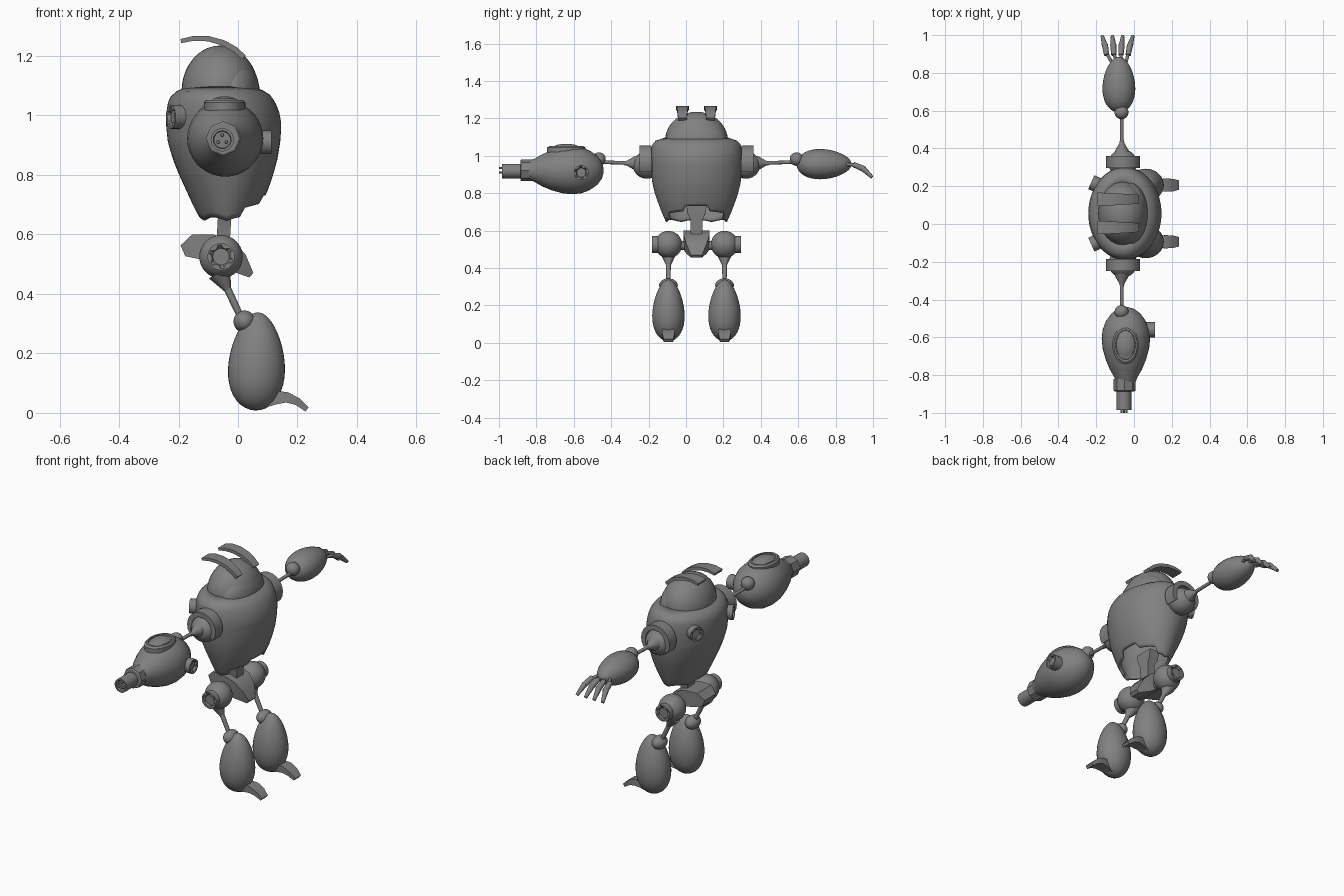
import bpy, bmesh, math
from mathutils import Vector, Matrix

if "Cube" in bpy.data.objects:
    bpy.data.objects.remove(bpy.data.objects["Cube"])

CY = 0.056  # y of the body's symmetry plane
grey = bpy.data.materials.new("grey")
grey.diffuse_color = (0.22, 0.22, 0.22, 1)
grey.use_nodes = True
grey.node_tree.nodes["Principled BSDF"].inputs["Base Color"].default_value = grey.diffuse_color


def finish(name, bm, smooth=True):
    bmesh.ops.recalc_face_normals(bm, faces=bm.faces)
    me = bpy.data.meshes.new(name)
    bm.to_mesh(me)
    bm.free()
    ob = bpy.data.objects.new(name, me)
    bpy.context.collection.objects.link(ob)
    me.materials.append(grey)
    if smooth:
        bpy.ops.object.select_all(action='DESELECT')
        ob.select_set(True)
        bpy.context.view_layer.objects.active = ob
        bpy.ops.object.shade_smooth_by_angle(angle=math.radians(35))
    return ob


def loft(name, rings, caps=True):
    bm = bmesh.new()
    vs = [[bm.verts.new(p) for p in r] for r in rings]
    n = len(vs[0])
    for a, b in zip(vs, vs[1:]):
        for i in range(n):
            bm.faces.new((a[i], a[(i + 1) % n], b[(i + 1) % n], b[i]))
    if caps:
        bm.faces.new(vs[0])
        bm.faces.new(vs[-1])
    return finish(name, bm)


def turned(name, loc, axis, profile, n=24):
    """Round part along an axis; profile = (distance, radius)."""
    q = Vector(axis).to_track_quat('Z', 'Y')
    ring = lambda d, r: [Vector(loc) + q @ Vector((r * math.cos(math.tau * i / n),
                         r * math.sin(math.tau * i / n), d)) for i in range(n)]
    return loft(name, [ring(d, r) for d, r in profile])


def rod(name, a, b, r0, r1):
    d = Vector(b) - Vector(a)
    return turned(name, a, d, [(0, r0), (d.length, r1)], 12)


def egg(name, loc, radii, axis=2, taper=0.0, tilt=0.0):
    """Ellipsoid narrowing toward the positive end of one axis."""
    bm = bmesh.new()
    bmesh.ops.create_uvsphere(bm, u_segments=36, v_segments=20, radius=1)
    for v in bm.verts:
        if axis == 1:
            v.co = Vector((v.co.x, v.co.z, -v.co.y))
        t = v.co[axis]
        for k in range(3):
            if k != axis:
                v.co[k] *= 1 - taper * t
        v.co = Vector([c * r for c, r in zip(v.co, radii)])
    bmesh.ops.rotate(bm, verts=bm.verts, matrix=Matrix.Rotation(tilt, 3, 'Y'))
    bmesh.ops.translate(bm, verts=bm.verts, vec=loc)
    return finish(name, bm)


def strip(name, y, pts):
    """Flat band in the xz plane; pts = (x, z, width, thickness)."""
    rings = []
    for i, (x, z, w, t) in enumerate(pts):
        a, b = pts[max(i - 1, 0)], pts[min(i + 1, len(pts) - 1)]
        d = Vector((b[0] - a[0], b[1] - a[1])).normalized()
        nx, nz = -d.y * t / 2, d.x * t / 2
        rings.append([(x + s * nx, y + e * w / 2, z + s * nz)
                      for s, e in ((1, 1), (1, -1), (-1, -1), (-1, 1))])
    return loft(name, rings)


def knob(name, loc, axis, r, depth):
    """Round cap with six notches around its raised rim."""
    q = Vector(axis).to_track_quat('Z', 'Y')
    rings = []
    for d, k, notch in ((0, 1, 0), (depth, 1, 0), (depth, .9, 0), (depth, .88, 1),
                        (depth * .75, .6, 0)):
        rings.append([Vector(loc) + q @ Vector((
            math.cos(math.tau * i / 24) * r * k * (.75 if notch and i % 4 < 2 else 1),
            math.sin(math.tau * i / 24) * r * k * (.75 if notch and i % 4 < 2 else 1), d))
            for i in range(24)])
    return loft(name, rings)


# Torso shell: (z, centre x, half depth, half width)
keys = [(.62, -.04, .075, .15), (.65, -.038, .088, .165), (.70, -.037, .115, .187),
        (.75, -.037, .138, .206), (.80, -.04, .158, .223), (.85, -.043, .175, .235),
        (.91, -.047, .189, .243), (.97, -.048, .194, .246), (1.01, -.051, .190, .245),
        (1.045, -.055, .180, .240), (1.07, -.058, .165, .232), (1.09, -.06, .135, .205),
        (1.10, -.06, .10, .16)]


def section(z):
    for a, b in zip(keys, keys[1:]):
        if z <= b[0] + 1e-6:
            f = (z - a[0]) / (b[0] - a[0])
            return [u + f * (v - u) for u, v in zip(a, b)]


def hem(a):
    """Jagged lower edge, raised at the front with a centre notch."""
    c, s = math.cos(a), abs(math.sin(a))
    if c > 0 and s < .3:
        return .73
    if c > 0 and s < .85:
        return .67 + .035 * c
    return .645 + .012 * abs(math.cos(3 * a))


rings = []
for j in range(25):
    ring = []
    for i in range(64):
        a = math.tau * i / 64
        z, cx, rx, ry = section(hem(a) + (1.10 - hem(a)) * j / 24)
        ring.append((cx + rx * math.cos(a), CY + ry * math.sin(a), z))
    rings.append(ring)
torso = loft("torso", rings, caps=False)
shell = torso.modifiers.new("thickness", 'SOLIDIFY')
shell.thickness = .015
shell.offset = -1

# Head
egg("head_dome", (-.06, CY, 1.08), (.13, .168, .155))
egg("visor", (-.02, CY, 1.075), (.093, .163, .125))

# Spine and pelvis
strip("spine", CY, [(-.05, .74, .11, .06), (-.05, .69, .095, .06), (-.045, .66, .065, .045),
                    (-.05, .57, .06, .045)])
strip("pelvis", CY, [(-.185, .545, .10, .04), (-.15, .56, .13, .08), (-.09, .555, .14, .09),
                     (-.04, .54, .14, .09), (.0, .505, .11, .075), (.045, .463, .06, .02)])
rod("hip_axle", (-.057, CY - .15, .52), (-.057, CY + .15, .52), .025, .025)

# Parts that repeat on both sides
for side, tag in ((-1, "right"), (1, "left")):
    Y = lambda d: CY + side * d
    out = (0, side, 0)
    strip("antenna_" + tag, Y(.075), [
        (-.192, 1.250, .070, .014), (-.15, 1.259, .068, .016), (-.10, 1.258, .063, .018),
        (-.05, 1.244, .057, .019), (-.01, 1.222, .052, .019), (.02, 1.195, .046, .018)])
    knob("back_cap_" + tag, (-.185, Y(.147), .995), (-1, side * .45, 0), .040, .045)

    # Shoulder: ball, arched collar, cone and arm rod
    egg("shoulder_ball_" + tag, (-.06, Y(.265), .95), (.075, .075, .073))
    arch = []
    for k in range(15):
        a = math.radians(-35 + 250 * k / 14)
        arch.append([(-.058 + r * math.cos(a), Y(d), .965 + r * math.sin(a))
                     for r, d in ((.062, .24), (.090, .24), (.090, .305), (.062, .305))])
    loft("shoulder_collar_" + tag, arch)
    turned("shoulder_cone_" + tag, (-.064, Y(.30), .96), out,
           [(0, .045), (.035, .035), (.07, .014), (.09, .010)])
    rod("arm_rod_" + tag, (-.065, Y(.36), .962), (-.065, Y(.56), .966), .010, .009)
    egg("elbow_ball_" + tag, (-.066, Y(.52 if side > 0 else .506) + side * .015, .982),
        (.037, .036, .036))

    # Leg: hip, thigh rod, knee, shin and toe
    yl = Y(.150)
    egg("hip_ball_" + tag, (-.057, yl, .525), (.073, .073, .073))
    knob("hip_cap_" + tag, (-.057, yl + side * .05, .525), out, .046, .037)
    rod("thigh_flare_" + tag, (-.062, yl, .47), (-.035, yl, .415), .04, .013)
    rod("thigh_rod_" + tag, (-.037, yl, .42), (.02, yl, .30), .013, .011)
    egg("knee_ball_" + tag, (.022, yl, .307), (.037, .050, .037))
    egg("shin_" + tag, (.063, yl, .173), (.094, .085, .165), 2, .2, .03)
    strip("toe_" + tag, yl, [(.08, .04, .04, .05), (.13, .052, .06, .045), (.165, .052, .07, .035),
                             (.20, .038, .066, .026), (.232, .012, .05, .018)])

# Cannon forearm
turned("cannon_arm", (-.043, -.44, .922), (0, -1, 0),
       [(0, .01), (.01, .045), (.035, .078), (.075, .106), (.12, .123), (.17, .128),
        (.22, .123), (.28, .106), (.33, .085), (.37, .062), (.40, .05)], 36)
turned("cannon_collar", (-.05, -.82, .922), (0, -1, 0), [(0, .058), (.062, .058), (.066, .052)], 8)
turned("cannon_nozzle", (-.053, -.87, .918), (0, -1, 0),
       [(0, .039), (.115, .039), (.115, .030), (.09, .028)])
for k in range(3):
    a = math.radians(90 + 120 * k)
    p = (-.053 + .016 * math.cos(a), -.95, .918 + .016 * math.sin(a))
    rod("nozzle_pin", p, (p[0], -1.0, p[2]), .006, .005)
knob("cannon_cap", (.06, -.56, .91), (1, 0, 0), .040, .052)
loft("cannon_hatch", [[(-.045 + .07 * k * math.cos(math.tau * i / 32),
                        -.64 + .103 * k * math.sin(math.tau * i / 32), z) for i in range(32)]
                      for k, z in ((1, 1.0), (1, 1.043), (.88, 1.052), (.76, 1.052), (.74, 1.046),
                                   (.70, 1.046), (.5, 1.058), (.2, 1.063))])

# Hand forearm
egg("hand_arm", (-.08, .738, .955), (.086, .147, .080), 1, .15)
for k in range(4):
    base, mid, tip = -.115 + .024 * k, -.145 + .038 * k, -.168 + .054 * k
    rod("finger_root", (base, .85, .955), (mid, .905, .950), .008, .009)
    rod("finger_middle", (mid, .895, .953), (mid * .6 + tip * .4, .95, .930), .014, .016)
    rod("finger_tip", (mid * .6 + tip * .4, .945, .933), (tip, .995, .885), .016, .009)
